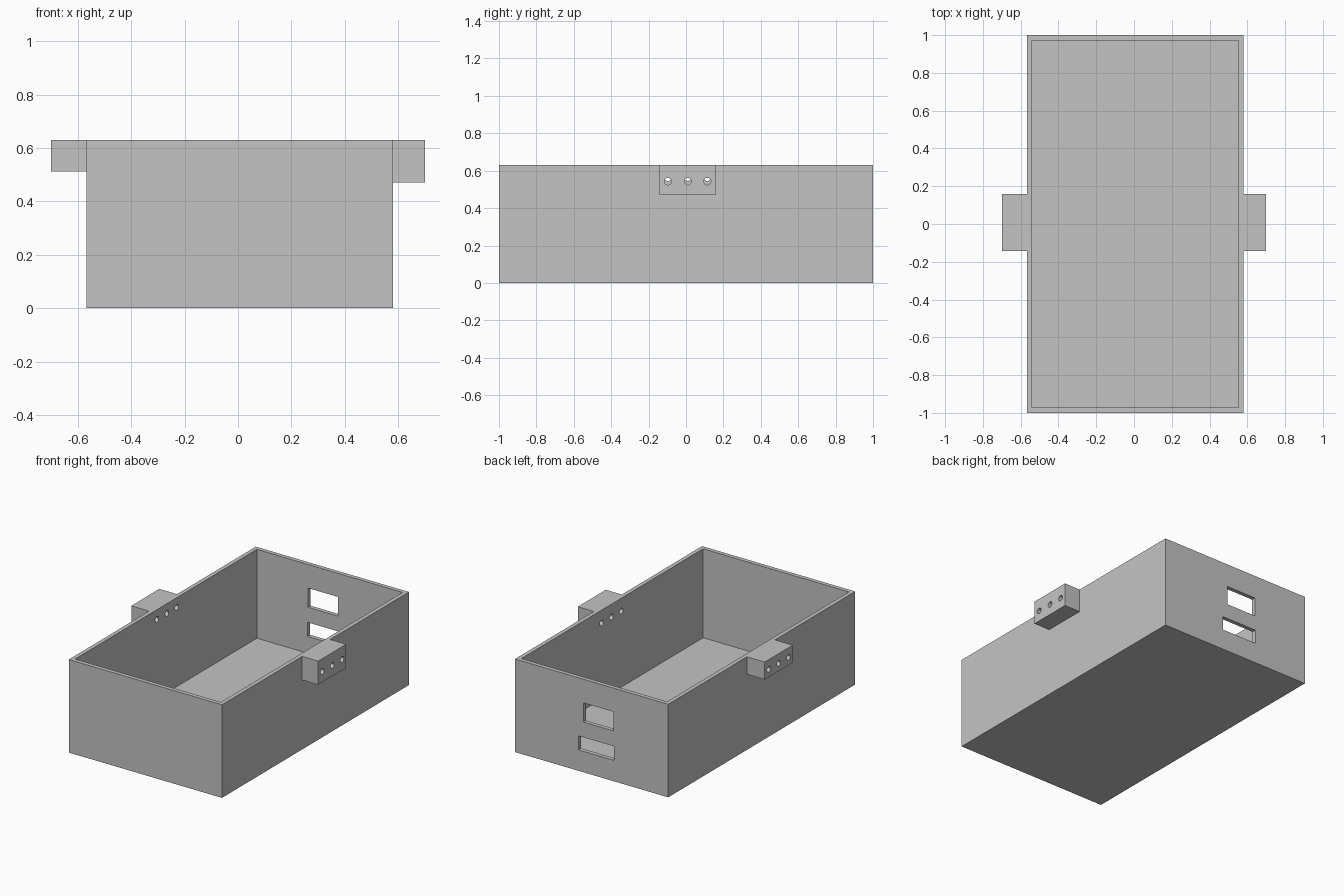
import bpy
import math

if "Cube" in bpy.data.objects:
    bpy.data.objects.remove(bpy.data.objects["Cube"], do_unlink=True)

# Single plain grey material
grey = bpy.data.materials.new("light_grey")
grey.use_nodes = True
colour = (0.55, 0.55, 0.55, 1)
grey.diffuse_color = colour
grey.node_tree.nodes["Principled BSDF"].inputs["Base Color"].default_value = colour


def box(name, xs, ys, zs):
    """Box spanning the given x, y and z ranges."""
    spans = (xs, ys, zs)
    bpy.ops.mesh.primitive_cube_add(size=1, location=[(a + b) / 2 for a, b in spans])
    obj = bpy.context.object
    obj.name = name
    obj.scale = [b - a for a, b in spans]
    bpy.ops.object.transform_apply(location=True, rotation=True, scale=True)
    obj.data.materials.append(grey)
    return obj


def rod(name, x, y, z, radius, length):
    """Cylinder lying along x."""
    bpy.ops.mesh.primitive_cylinder_add(vertices=32, radius=radius, depth=length,
                                        location=(x, y, z), rotation=(0, math.pi / 2, 0))
    obj = bpy.context.object
    obj.name = name
    bpy.ops.object.transform_apply(location=True, rotation=True, scale=True)
    obj.data.materials.append(grey)
    return obj


def combine(target, tool, operation):
    """Apply a boolean and remove the helper."""
    tool.hide_render = True
    mod = target.modifiers.new(tool.name, "BOOLEAN")
    mod.operation = operation
    mod.solver = "EXACT"
    mod.object = tool
    bpy.context.view_layer.objects.active = target
    bpy.ops.object.modifier_apply(modifier=mod.name)
    bpy.data.objects.remove(tool, do_unlink=True)


LEFT, RIGHT, TOP, WALL = -0.567, 0.58, 0.63, 0.028
LUG_Y = (-0.142, 0.158)

# Outer body with a mounting lug on each long side
tray = box("open_tray", (LEFT, RIGHT), (-1, 1), (0, TOP))
combine(tray, box("deep_lug", (RIGHT - 0.1, 0.70), LUG_Y, (0.47, TOP)), "UNION")
combine(tray, box("shallow_lug", (-0.70, LEFT + 0.1), LUG_Y, (0.512, TOP)), "UNION")

# Hollow interior
combine(tray, box("cavity", (LEFT + WALL, RIGHT - WALL), (-1 + WALL, 1 - WALL), (WALL, 1)),
        "DIFFERENCE")

# Two rectangular openings in the back wall
combine(tray, box("upper_opening", (-0.157, 0.069), (0.9, 1.1), (0.34, 0.47)), "DIFFERENCE")
combine(tray, box("lower_opening", (-0.16, 0.106), (0.9, 1.1), (0.142, 0.237)), "DIFFERENCE")

# Three screw holes through each lug and its wall
for x, z in ((0.63, 0.543), (-0.63, 0.564)):
    for y in (-0.097, 0.01, 0.114):
        combine(tray, rod("screw_hole", x, y, z, 0.019, 0.3), "DIFFERENCE")
